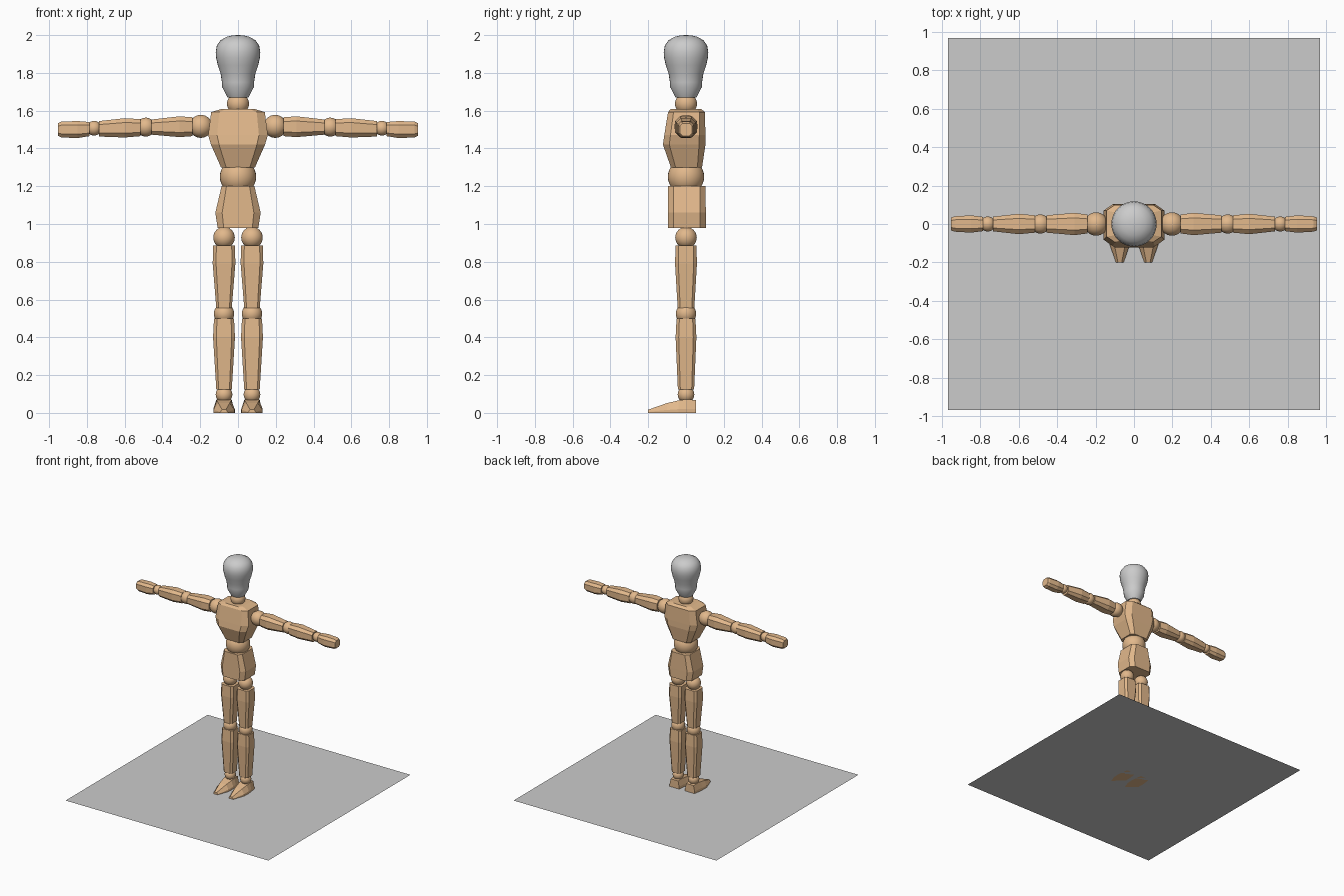
import bpy, bmesh, math
from mathutils import Vector

if "Cube" in bpy.data.objects:
    bpy.data.objects.remove(bpy.data.objects["Cube"])

wood = bpy.data.materials.new("wood")
wood.diffuse_color = (0.76, 0.48, 0.26, 1)
wood.use_nodes = True
wood.node_tree.nodes["Principled BSDF"].inputs["Base Color"].default_value = wood.diffuse_color


def finish(name, bm, mat=wood, smooth=False):
    bmesh.ops.recalc_face_normals(bm, faces=bm.faces)
    me = bpy.data.meshes.new(name)
    bm.to_mesh(me)
    bm.free()
    for p in me.polygons:
        p.use_smooth = smooth
    if mat:
        me.materials.append(mat)
    ob = bpy.data.objects.new(name, me)
    bpy.context.collection.objects.link(ob)
    return ob


def skin(name, rings, **kw):
    """Bridge equal-length rings of points and cap both ends."""
    bm = bmesh.new()
    vs = [[bm.verts.new(p) for p in r] for r in rings]
    n = len(vs[0])
    for a, b in zip(vs, vs[1:]):
        for i in range(n):
            j = (i + 1) % n
            bm.faces.new((a[i], a[j], b[j], b[i]))
    bm.faces.new(vs[0])
    bm.faces.new(vs[-1])
    return finish(name, bm, **kw)


def octagon(u0, u1, v0, v1, c=0.3):
    """Rectangle with cut corners, c = share of the half-size cut away."""
    a, b = (u1 - u0) / 2 * c, (v1 - v0) / 2 * c
    return [(u0 + a, v0), (u1 - a, v0), (u1, v0 + b), (u1, v1 - b),
            (u1 - a, v1), (u0 + a, v1), (u0, v1 - b), (u0, v0 + b)]


def upright(name, secs, x=0, c=0.3):
    """secs: (z, half width, y front, y back)"""
    skin(name, [[(x + u, v, z) for u, v in octagon(-w, w, f, b, c)]
                for z, w, f, b in secs])


def sideways(name, secs, s):
    """secs: (x, half depth, z low, z high), s = side sign"""
    skin(name, [[(s * x, u, v) for u, v in octagon(-d, d, lo, hi, 0.45)]
                for x, d, lo, hi in secs])


def ball(name, loc, r):
    bm = bmesh.new()
    bmesh.ops.create_uvsphere(bm, u_segments=32, v_segments=16, radius=r)
    bmesh.ops.translate(bm, verts=bm.verts, vec=Vector(loc))
    finish(name, bm, smooth=True)


# base sheet
bm = bmesh.new()
bmesh.ops.create_grid(bm, x_segments=1, y_segments=1, size=0.97)
finish("base_sheet", bm, mat=None)

# head (turned profile) and neck
profile = [(0.055, 1.67), (0.084, 1.725), (0.085, 1.75), (0.092, 1.795),
           (0.107, 1.84), (0.116, 1.88), (0.118, 1.91), (0.112, 1.945),
           (0.092, 1.973), (0.06, 1.991), (0.03, 1.998), (0.004, 2.0)]
head = skin("head", [[(r * math.cos(k * math.tau / 32), r * math.sin(k * math.tau / 32), z)
                      for k in range(32)] for r, z in profile], mat=None)
bpy.context.view_layer.objects.active = head
head.select_set(True)
bpy.ops.object.shade_smooth_by_angle(angle=math.radians(35))
ball("neck", (0, 0, 1.637), 0.058)

# trunk
upright("chest", [(1.30, 0.09, -0.08, 0.085), (1.42, 0.143, -0.122, 0.103),
                  (1.47, 0.158, -0.115, 0.103), (1.592, 0.142, -0.095, 0.1),
                  (1.61, 0.085, -0.08, 0.08)])
ball("waist", (0, 0, 1.25), 0.096)
upright("pelvis", [(0.98, 0.108, -0.095, 0.105), (1.06, 0.12, -0.095, 0.105),
                   (1.20, 0.087, -0.095, 0.103)])

for s, side in ((1, "left"), (-1, "right")):
    # leg
    x = s * 0.074
    ball(side + "_hip", (x, 0, 0.928), 0.057)
    upright(side + "_thigh", [(0.555, 0.041, -0.044, 0.044), (0.79, 0.06, -0.058, 0.058),
                              (0.885, 0.058, -0.055, 0.055)], x)
    ball(side + "_knee", (x, 0, 0.525), 0.054)
    upright(side + "_shin", [(0.125, 0.041, -0.043, 0.043), (0.40, 0.058, -0.055, 0.055),
                             (0.50, 0.053, -0.05, 0.05)], x)
    ball(side + "_ankle", (x, 0, 0.097), 0.044)

    # foot: (y, half width at floor, half width at top, height)
    foot = [(0.053, 0.045, 0.035, 0.068), (0.0, 0.052, 0.04, 0.072),
            (-0.04, 0.057, 0.038, 0.066), (-0.1, 0.055, 0.03, 0.052),
            (-0.2, 0.02, 0.01, 0.017)]
    skin(side + "_foot", [[(x - a, y, 0), (x + a, y, 0), (x + a, y, h * 0.3),
                           (x + b, y, h), (x - b, y, h), (x - a, y, h * 0.3)]
                          for y, a, b, h in foot])

    # arm
    ball(side + "_shoulder", (s * 0.197, 0, 1.517), 0.061)
    sideways(side + "_upper_arm", [(0.242, 0.049, 1.465, 1.565), (0.31, 0.058, 1.46, 1.57),
                                   (0.457, 0.045, 1.473, 1.553)], s)
    ball(side + "_elbow", (s * 0.488, 0, 1.513), 0.05)
    sideways(side + "_forearm", [(0.515, 0.045, 1.465, 1.555), (0.6, 0.053, 1.458, 1.56),
                                 (0.735, 0.038, 1.463, 1.545)], s)
    ball(side + "_wrist", (s * 0.762, 0, 1.507), 0.039)
    sideways(side + "_hand", [(0.787, 0.037, 1.465, 1.54), (0.85, 0.045, 1.455, 1.545),
                              (0.935, 0.04, 1.458, 1.542), (0.953, 0.033, 1.467, 1.533)], s)
